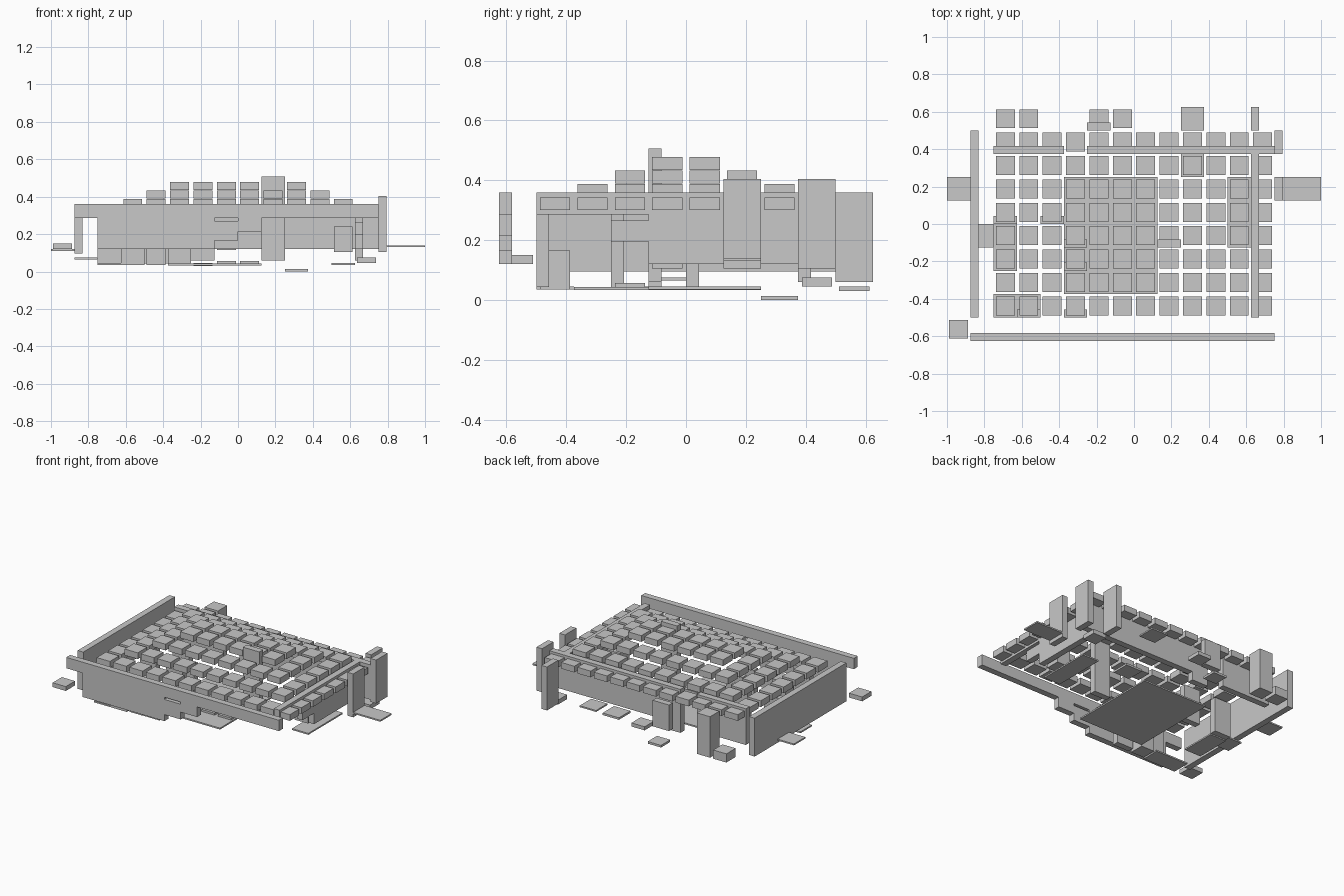
import bpy, bmesh
from mathutils import Matrix, Vector

if "Cube" in bpy.data.objects:
    bpy.data.objects.remove(bpy.data.objects["Cube"], do_unlink=True)

CELL = 0.125      # spacing of the layout grid
THICK = 0.043     # wall and tile thickness
GAP = 0.012       # margin around each tile

grey = bpy.data.materials.new("light_grey")
grey.use_nodes = True
COLOUR = (0.58, 0.58, 0.58, 1)
grey.diffuse_color = COLOUR
grey.node_tree.nodes["Principled BSDF"].inputs["Base Color"].default_value = COLOUR


def gx(col):
    return -0.75 + CELL * col


def gy(row):
    return -0.5 + CELL * row


def build(name, boxes):
    """One object from boxes given as (x0, x1, y0, y1, z0, z1)."""
    bm = bmesh.new()
    for x0, x1, y0, y1, z0, z1 in boxes:
        centre = Vector((x0 + x1, y0 + y1, z0 + z1)) / 2
        size = Matrix.Diagonal((x1 - x0, y1 - y0, z1 - z0, 1))
        bmesh.ops.create_cube(bm, size=1, matrix=Matrix.Translation(centre) @ size)
    mesh = bpy.data.meshes.new(name)
    bm.to_mesh(mesh)
    bm.free()
    mesh.materials.append(grey)
    obj = bpy.data.objects.new(name, mesh)
    bpy.context.collection.objects.link(obj)
    return obj


def tile(col, row, z0, z1):
    return (gx(col) + GAP, gx(col + 1) - GAP, gy(row) + GAP, gy(row + 1) - GAP, z0, z1)


def plate(c0, c1, r0, r1, z, t=0.01):
    return (gx(c0), gx(c1), gy(r0), gy(r1), z, z + t)


def along_x(row, c0, c1, z0, z1):
    return (gx(c0), gx(c1), gy(row), gy(row) + THICK, z0, z1)


def along_y(col, r0, r1, z0, z1):
    return (gx(col), gx(col) + THICK, gy(r0), gy(r1), z0, z1)


# Stepped roof: tiles rise ring by ring to the middle
roof = []
for col in range(12):
    for row in range(8):
        ring = min(col, 11 - col, row, 7 - row)
        base = 0.3 + 0.045 * ring
        roof.append(tile(col, row, base, base + THICK))
build("roof_tiles", roof)

# Outer walls with stepped lower edges and slots
TOP, RAIL = 0.36, 0.285
build("front_wall", [
    along_x(-1, -1, 0, RAIL, TOP),
    along_x(-1, 0, 5, 0.12, TOP),
    along_x(-1, 5, 6, RAIL, TOP),
    along_x(-1, 5, 6, 0.165, 0.27),
    along_x(-1, 6, 7, 0.215, TOP),
    along_x(-1, 7, 12, RAIL, TOP),
])
build("back_wall", [
    along_x(7, 0, 3, 0.11, TOP),
    along_x(7, 4, 5, 0.06, TOP),
    along_x(7, 5, 12, 0.12, TOP),
])
build("left_end_wall", [along_y(-1, 0, 8, 0.095, TOP)])
build("right_end_wall", [
    along_y(11, 0, 2, RAIL, TOP),
    along_y(11, 2, 3, RAIL, TOP),
    along_y(11, 2, 3, 0.195, 0.265),
    along_y(11, 3, 7, 0.12, TOP),
])

# Freestanding side panels
build("side_panels", [along_y(12, r, r + 1, 0.105, 0.405) for r in (5, 7)]
      + [along_y(11, 8, 9, 0.06, TOP)])

# Inner partitions
build("tall_partition", [along_x(3, 7, 8, 0.06, 0.507)])
for n, (col, row) in enumerate([(3, 0), (3, 2), (3, 3), (1, 0), (2, 4), (0, 4)]):
    build(f"partition_{n}", [along_x(row, col, col + 1, THICK, RAIL)])
build("back_partition", [along_x(8, 4, 5, 0.12, 0.3)])

# Floor slabs
build("main_floor", [plate(3, 7, 1, 6, 0.033)])
build("front_floor", [plate(0, 2, 0, 1, 0.035)])
build("left_floor", [plate(0, 1, 2, 4, 0.035)])
build("right_floor", [plate(10, 11, 3, 6, 0.035)])

# Small outlying slabs
build("left_step", [plate(-1, 0, 3, 4, 0.065)])
build("left_slab", [plate(-2, -1, 5, 6, 0.11)])
build("right_slab", [plate(12, 14, 5, 6, 0.13)])
build("low_slab", [plate(8, 9, 6, 7, 0, 0.014)])
build("back_slab", [plate(8, 9, 8, 9, 0.15)])

# Loose blocks around and under the roof
build("back_post", [tile(1, 8, 0.06, 0.343)])
build("back_blocks", [
    tile(0, 8, 0.06, 0.12),
    tile(4, 8, 0.03, 0.045),
    tile(5, 8, 0.115, 0.14),
])
build("front_block", [tile(-2, -1, 0.12, 0.15)])
build("under_blocks", [
    tile(11, 7, 0.045, 0.075),
    tile(10, 3, 0.105, 0.24),
    tile(2, 0, 0.035, 0.165),
    tile(5, 2, 0.043, 0.057),
    tile(6, 2, 0.043, 0.057),
])
